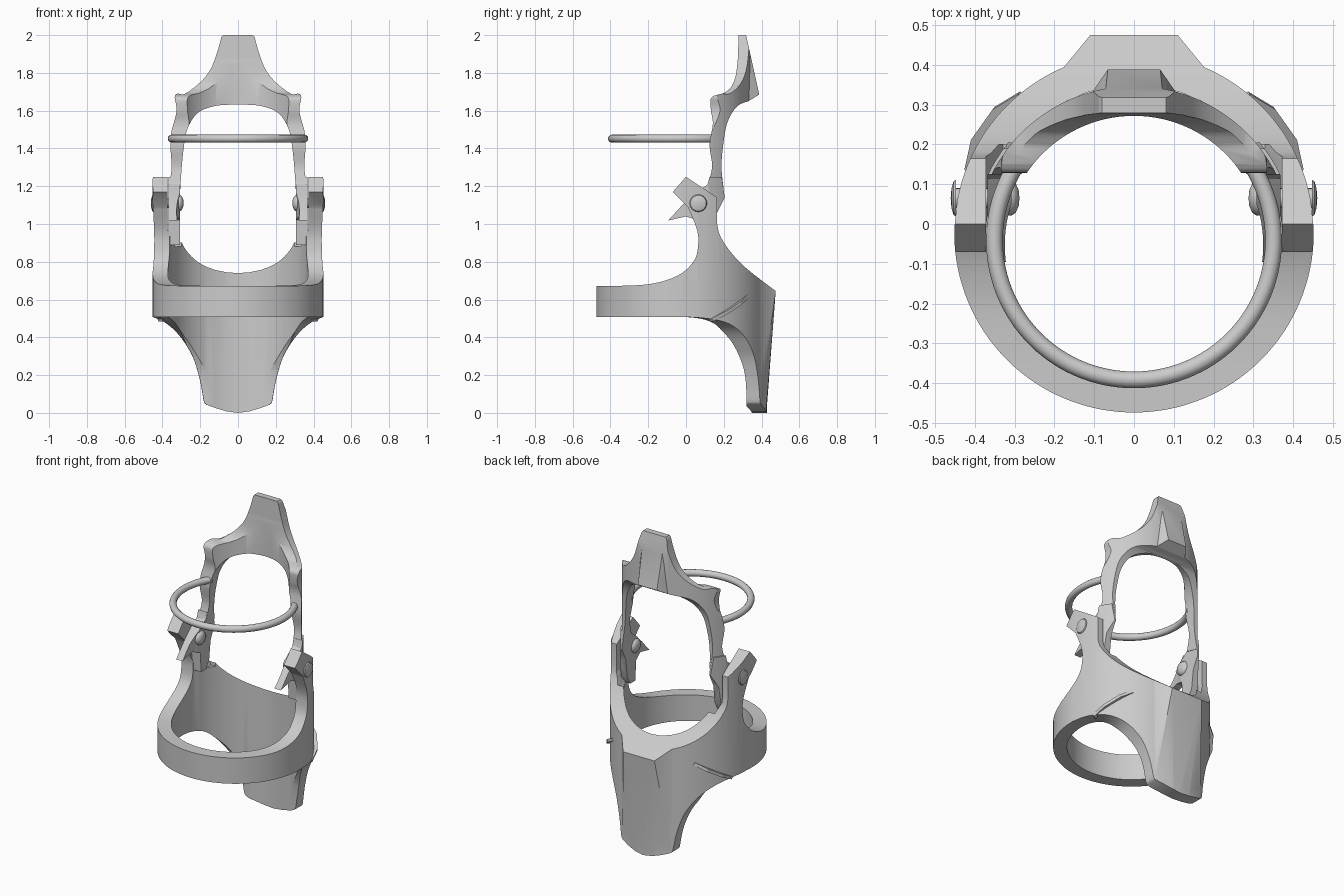
import bpy, bmesh, math
from mathutils import Vector

if "Cube" in bpy.data.objects:
    bpy.data.objects.remove(bpy.data.objects["Cube"])


def spline(p, n=6):
    # Catmull-Rom through the points
    q = [p[0]] + list(p) + [p[-1]]
    out = []
    for i in range(1, len(q) - 2):
        a, b, c, d = (Vector(v) for v in q[i - 1:i + 3])
        for k in range(n):
            t = k / n
            out.append(tuple(0.5 * (2 * b + (c - a) * t + (2 * a - 5 * b + 4 * c - d) * t * t
                                    + (3 * b - a - 3 * c + d) * t ** 3)))
    return out + [tuple(p[-1])]


def from_bmesh(name, bm):
    bmesh.ops.recalc_face_normals(bm, faces=bm.faces[:])
    me = bpy.data.meshes.new(name)
    bm.to_mesh(me)
    bm.free()
    ob = bpy.data.objects.new(name, me)
    bpy.context.collection.objects.link(ob)
    return ob


def prism(name, pts, axis, lo, hi):
    # outline in (y,z) for axis 'x', in (x,z) for axis 'y'
    bm = bmesh.new()
    place = (lambda a, b, d: (d, a, b)) if axis == 'x' else (lambda a, b, d: (a, d, b))
    f = bm.faces.new([bm.verts.new(place(a, b, lo)) for a, b in pts])
    ext = bmesh.ops.extrude_face_region(bm, geom=[f])
    vec = Vector(place(0, 0, hi - lo))
    bmesh.ops.translate(bm, vec=vec, verts=[v for v in ext['geom'] if isinstance(v, bmesh.types.BMVert)])
    return from_bmesh(name, bm)


def hull(name, pts):
    bm = bmesh.new()
    for p in pts:
        bm.verts.new(p)
    bmesh.ops.convex_hull(bm, input=bm.verts[:])
    return from_bmesh(name, bm)


def ring_wall(name, half, r_out, r_in, cy, top):
    # half: (outer angle, inner angle, bottom height) from the back, mirrored to a full ring
    cols = half + [(-a, -b, z) for a, b, z in half[-2:0:-1]]
    bm = bmesh.new()
    rows = []
    for a, b, z in cols:
        rows.append([bm.verts.new((r * math.sin(t), cy + r * math.cos(t), h))
                     for r, t, h in ((r_out, a, z), (r_in, b, z), (r_in, b, top), (r_out, a, top))])
    for i, r in enumerate(rows):
        s = rows[(i + 1) % len(rows)]
        for k in range(4):
            bm.faces.new((r[k], r[(k + 1) % 4], s[(k + 1) % 4], s[k]))
    return from_bmesh(name, bm)


def combine(ob, tool, op):
    m = ob.modifiers.new("cut", 'BOOLEAN')
    m.operation, m.solver, m.object = op, 'EXACT', tool
    bpy.context.view_layer.objects.active = ob
    bpy.ops.object.modifier_apply(modifier=m.name)
    bpy.data.objects.remove(tool, do_unlink=True)


def smooth(ob, deg=30):
    bpy.ops.object.select_all(action='DESELECT')
    ob.select_set(True)
    bpy.context.view_layer.objects.active = ob
    bpy.ops.object.shade_smooth_by_angle(angle=math.radians(deg))


def both(pts):
    return [(s * x, y, z) for x, y, z in pts for s in (1, -1)]


# Lower cuff: ring wall with a pointed tongue at the back, its edge cut straight front to back
edge = [(0, 0), (.06, .008), (.12, .026)] + spline(
    [(.165, .043), (.18, .06), (.192, .13), (.21, .21), (.245, .31), (.31, .41), (.38, .475), (.4499, .508)])
half = []
for x, z in edge:
    xi = x if x < .27 else .27 + (x - .27) * (.3719 - .27) / (.45 - .27)
    half.append((math.asin(x / .45), math.asin(xi / .372), z))
half += [(math.pi / 2 + math.pi / 2 * i / 32,) * 2 + (.508,) for i in range(1, 33)]
cuff = ring_wall("lower_cuff", half, .452, .372, -.022, 1.3)
# Back ridge with tapering side facets
combine(cuff, hull("ridge", both([(.11, .475, .645), (.11, .475, .75), (.18, .39, .80), (.18, .39, .70),
                                  (.172, .392, .05)]) + [(0, .426, .004), (.06, .424, .012), (-.06, .424, .012)]), 'UNION')
# Side outline shapes the rim and hinge tabs
rim = spline([(-.6, .672), (-.3, .674), (-.15, .69), (-.03, .735), (.045, .81), (.065, .9), (.055, .98), (.01, 1.09)])
rim += [(-.07, 1.17), (0, 1.25), (.165, 1.14)]
rim += spline([(.165, 1.0), (.18, .94), (.23, .86), (.32, .765), (.475, .645)]) + [(.6, .55), (.6, -.1), (-.6, -.1)]
combine(cuff, prism("rim_cut", rim, 'x', -.6, .6), 'INTERSECT')
# Flared inside of the tongue
flare = spline([(-.05, .505), (.06, .5), (.15, .468), (.235, .385), (.29, .28), (.316, .17), (.322, -.02)])
combine(cuff, prism("flare_cut", flare + [(-.05, -.02)], 'x', -.6, .6), 'DIFFERENCE')
# Flat seats for the hinged arms
combine(cuff, prism("seat_cut", [(-.372, 1.4), (-.372, .97), (-.33, .88), (.33, .88), (.372, .97), (.372, 1.4)],
                    'y', -.15, .2), 'DIFFERENCE')
smooth(cuff)

# Upper frame: ring wall trimmed by a side and a front outline
circle = [(math.pi * i / 56,) * 2 + (.8,) for i in range(57)]
frame = ring_wall("upper_frame", circle, .40, .325, -.053, 2.05)
combine(frame, hull("spine", both([(.06, .412, 1.6), (.13, .30, 1.6), (.05, .345, 2.02), (.10, .28, 2.02)])), 'UNION')
side = [(.279, 2.0), (.318, 2.0), (.388, 1.685)]
side += spline([(.33, 1.65), (.27, 1.622), (.22, 1.54), (.197, 1.42), (.188, 1.3), (.2, 1.18)])
side += spline([(.11, 1.2), (.138, 1.3), (.125, 1.42), (.142, 1.53), (.132, 1.6), (.13, 1.66), (.15, 1.68)])
side += spline([(.2, 1.693), (.235, 1.72), (.262, 1.78), (.274, 1.87)])
combine(frame, prism("side_cut", side, 'x', -.6, .6), 'INTERSECT')
crown = [(.372, 1.0)] + spline([(.37, 1.42), (.35, 1.5), (.325, 1.6), (.335, 1.67), (.32, 1.69), (.28, 1.69),
                                (.2, 1.75), (.145, 1.82), (.11, 1.91), (.088, 1.99)]) + [(.08, 2.0)]
combine(frame, prism("crown_cut", crown + [(-x, z) for x, z in reversed(crown)], 'y', -.6, .6), 'INTERSECT')
# Arched opening seen from the front
arch = spline([(.312, 1.0), (.305, 1.2), (.288, 1.4), (.265, 1.51), (.21, 1.59), (.12, 1.625), (.03, 1.632)])
combine(frame, prism("arch_cut", arch + [(-x, z) for x, z in reversed(arch)], 'y', -.6, .6), 'DIFFERENCE')
smooth(frame)

# Hinge arms with forward spur and lower stub, and rivets
arm = [(.19, 1.25), (.205, 1.14), (.165, 1.06), (.15, .94), (.12, .89), (.07, .89), (.06, 1.02),
       (.0, 1.04), (-.095, 1.018), (-.02, 1.1), (.06, 1.17), (.115, 1.21), (.125, 1.25)]
rivet = [(.288, 0), (.29, .02), (.297, .036), (.308, .044), (.316, .044), (.316, .025), (.45, .025),
         (.448, .046), (.454, .042), (.459, .025), (.461, 0)]
for s, label in ((1, "right"), (-1, "left")):
    ob = prism("hinge_arm_" + label, arm, 'x', s * .308, s * .369)
    combine(ob, ring_wall("arm_ring", circle, .408, .325, -.053, 2), 'INTERSECT')
    smooth(ob)
    bm = bmesh.new()
    vs = [bm.verts.new((s * x, .065 + r, 1.11)) for x, r in rivet]
    es = [bm.edges.new(p) for p in zip(vs, vs[1:])]
    bmesh.ops.spin(bm, geom=vs + es, cent=(0, .065, 1.11), axis=(1, 0, 0), angle=2 * math.pi, steps=24)
    bmesh.ops.remove_doubles(bm, verts=bm.verts[:], dist=1e-4)
    smooth(from_bmesh("rivet_" + label, bm), 40)

    # Slanted side fin, almost flush with the cuff
    a, b = Vector((s * .424, .14, .492)), Vector((s * .289, .33, .618))
    n = Vector((s * .8, .6, 0)).normalized()
    up = (b - a).cross(n).normalized() * .009
    hull("side_fin_" + label, [p + n * o + up * k for p in (a, b) for o in (-.03, 0) for k in (-1, 1)]
         + [a.lerp(b, t) + n * .03 + up * k for t in (.3, .7) for k in (-1, 1)])

# Front hoop, open behind the frame
cu = bpy.data.curves.new("front_hoop", 'CURVE')
cu.dimensions = '3D'
cu.bevel_depth, cu.bevel_resolution, cu.use_fill_caps = .021, 4, True
sp = cu.splines.new('POLY')
n = 72
sp.points.add(n)
for i in range(n + 1):
    t = math.radians(-213 + 246 * i / n)
    sp.points[i].co = (.351 * math.cos(t), -.041 + .351 * math.sin(t), 1.452, 1)
sp.use_smooth = True
hoop = bpy.data.objects.new("front_hoop", cu)
bpy.context.collection.objects.link(hoop)
